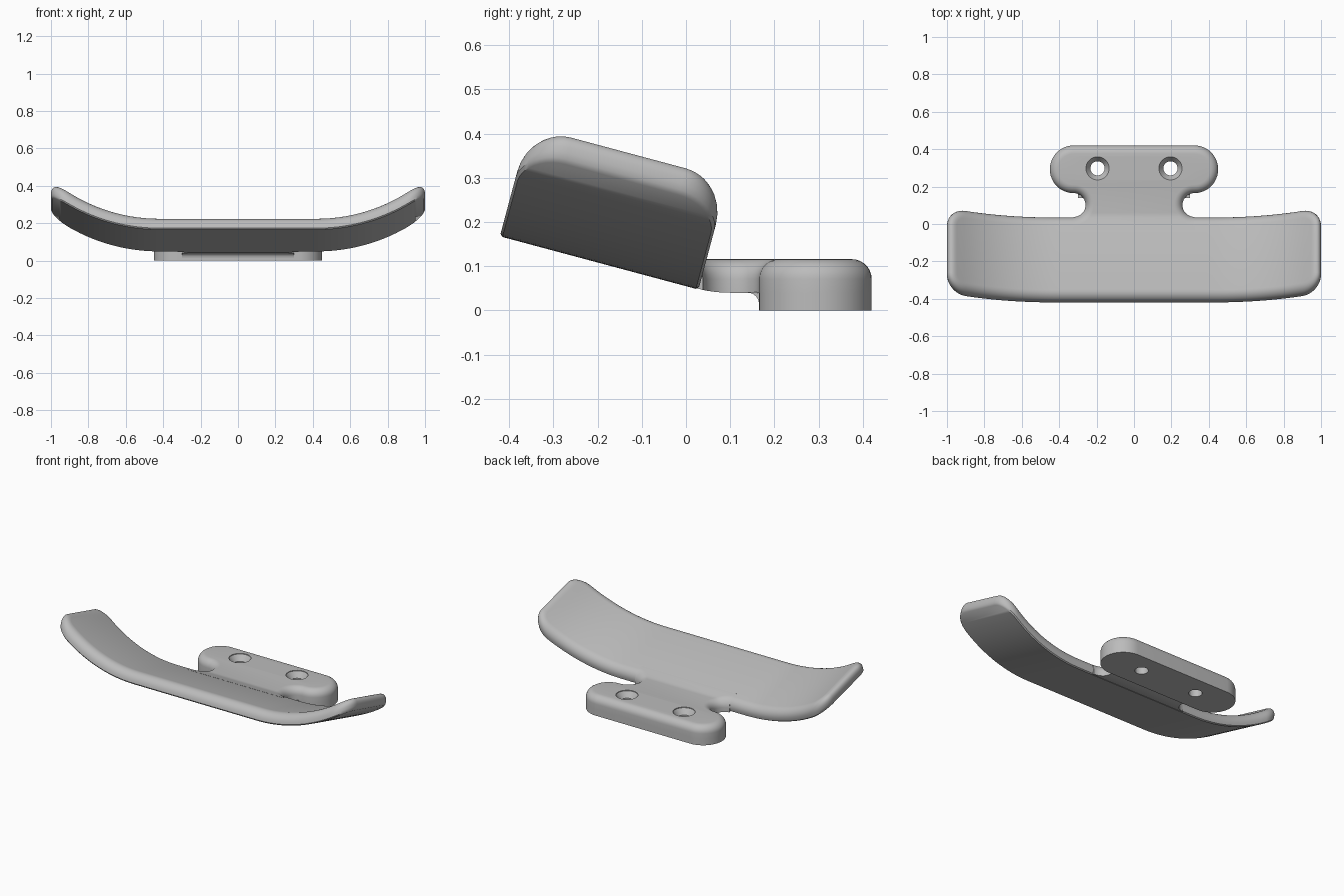
import bpy, bmesh, math
from mathutils import Vector

if "Cube" in bpy.data.objects:
    bpy.data.objects.remove(bpy.data.objects["Cube"])

grey = bpy.data.materials.new("plain grey")
grey.diffuse_color = (0.5, 0.5, 0.5, 1)
grey.use_nodes = True
grey.node_tree.nodes["Principled BSDF"].inputs["Base Color"].default_value = grey.diffuse_color
TILT = math.radians(15)
S, C = math.sin(TILT), math.cos(TILT)
SLOPE = math.tan(TILT)


def arc(cx, cy, r, a0, a1, n, sign=1):
    """Arc points paired with outward normals (sign -1 for a concave arc)."""
    out = []
    for i in range(n + 1):
        a = math.radians(a0 + (a1 - a0) * i / n)
        c, s = math.cos(a), math.sin(a)
        out.append(((cx + r * c, cy + r * s), (sign * c, sign * s)))
    return out


def layers(height, fillet, n=7):
    """(inset, height) steps: sharp foot, straight wall, rounded top edge."""
    out = [(0, 0)]
    for i in range(n + 1):
        a = math.pi / 2 * i / n
        out.append((fillet * (1 - math.cos(a)), height - fillet * (1 - math.sin(a))))
    return out


def loft(name, half, steps, mirror, place):
    """Stack inset copies of a mirrored outline and cap both ends with strips."""
    bm = bmesh.new()
    rings = []
    for d, h in steps:
        pts = [(p[0] - d * q[0], p[1] - d * q[1]) for p, q in half]
        pts += [mirror(p) for p in reversed(pts)]
        rings.append([bm.verts.new(place(x, y, h)) for x, y in pts])
    n = len(rings[0])
    for a, b in zip(rings, rings[1:]):
        for i in range(n):
            j = (i + 1) % n
            bm.faces.new((a[i], a[j], b[j], b[i]))
    for r in (rings[0], rings[-1]):
        for i in range(n // 2 - 1):
            bm.faces.new((r[i], r[i + 1], r[n - 2 - i], r[n - 1 - i]))
    return finish(name, bm)


def finish(name, bm):
    bmesh.ops.recalc_face_normals(bm, faces=bm.faces)
    me = bpy.data.meshes.new(name)
    bm.to_mesh(me)
    bm.free()
    me.materials.append(grey)
    ob = bpy.data.objects.new(name, me)
    bpy.context.collection.objects.link(ob)
    return ob


# Curved, tilted plate: flat middle, ends sweeping up on an arc
V, R, MID = 0.2325, 0.1, -0.2175
BEND = math.radians(38)
BR = 0.58 / math.sin(BEND)


def plate_place(x, v, h):
    sn = max(0, abs(x) - 0.42) / BR
    cs = math.sqrt(1 - sn * sn)
    n = 0.053 + BR * (1 - cs) + h / cs
    u = MID + v
    return (x, u * C + n * S, n * C - u * S)


half = arc(-1 + R, -V + R, R, 180, 270, 10)
half += [((-0.9 + 0.03 * i, -V), (0, -1)) for i in range(1, 60)]
half += arc(1 - R, -V + R, R, 270, 360, 10)
plate = loft("curved_plate", half, [(0.006, 0), (0, 0.006)] + layers(0.07, 0.053)[1:],
             lambda p: (p[0], -p[1]), plate_place)

# Mounting bracket: notched neck running into a rounded tab
TOP, KINK = 0.115, 0.045
foot_half = arc(0.3225, 0.2925, 0.1275, -90, 90, 24)
notch = arc(0.3225, 0.1015, 0.0635, 270, 90, 24, -1)
body_half = [((0.3225, -0.03), (0, 0))] + notch + foot_half[1:]


def body_place(x, y, h):
    top = TOP + 0.001 + SLOPE * max(0, KINK - y)
    if y > 0.1:
        low = 0.04
    elif y > 0.02:
        low = 0.04 + 1.675 * (0.1 - y) ** 2
    else:
        low = 0.0507 + SLOPE * (0.02 - y)
    return (x, y, low if h == 0 else top - 0.075 + h)


def flip(p):
    return (-p[0], p[1])


bracket = loft("bracket_body", body_half, layers(0.075, 0.045), flip, body_place)
foot = loft("bracket_foot", foot_half, [(0, 0), (0, 0.041)], flip,
            lambda x, y, h: (x, y, h))

# Small rounded web under the neck, against the foot
bm = bmesh.new()
prof = [(0.17, 0.042), (0.17, 0.015)]
prof += [p for p, q in arc(0.14, 0.015, 0.025, 0, 90, 6)] + [(0.14, 0.042)]
sides = [[bm.verts.new((x, y, z)) for y, z in prof] for x in (-0.3, 0.3)]
for i in range(len(prof)):
    j = (i + 1) % len(prof)
    bm.faces.new((sides[0][i], sides[0][j], sides[1][j], sides[1][i]))
for s in sides:
    bm.faces.new(s)
web = finish("neck_web", bm)

# Countersunk screw holes: one revolved cutter per side
bm = bmesh.new()
for sx in (-0.195, 0.195):
    rows = [[bm.verts.new((sx + r * math.cos(a), 0.2975 + r * math.sin(a), z))
             for a in (2 * math.pi * k / 32 for k in range(32))]
            for r, z in ((0.038, -0.05), (0.038, 0.078), (0.062, 0.112), (0.062, 0.2))]
    for a, b in zip(rows, rows[1:]):
        for k in range(32):
            m = (k + 1) % 32
            bm.faces.new((a[k], a[m], b[m], b[k]))
    bm.faces.new(rows[0])
    bm.faces.new(rows[-1])
cutter = finish("hole_cutter", bm)
cutter.hide_render = True
for ob in (bracket, foot):
    mod = ob.modifiers.new("holes", 'BOOLEAN')
    mod.operation = 'DIFFERENCE'
    mod.solver = 'EXACT'
    mod.object = cutter
    bpy.context.view_layer.objects.active = ob
    bpy.ops.object.modifier_apply(modifier=mod.name)
bpy.data.objects.remove(cutter)

# Smooth shading with sharp edges kept
bpy.ops.object.select_all(action='DESELECT')
for ob in (plate, bracket, foot, web):
    ob.select_set(True)
bpy.context.view_layer.objects.active = plate
bpy.ops.object.shade_smooth_by_angle(angle=math.radians(35))
